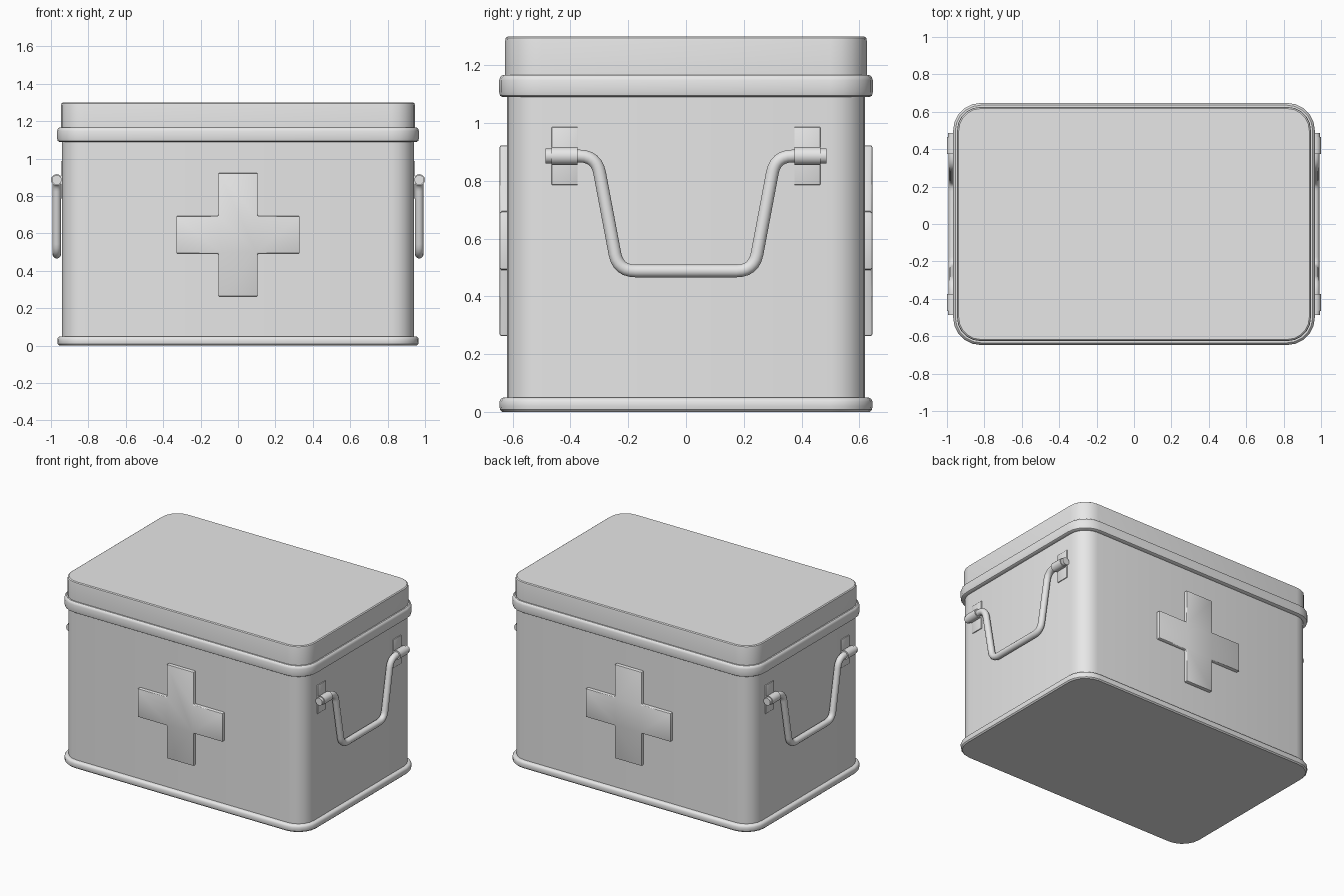
import bpy, bmesh
from math import radians, sin, cos, pi
from mathutils import Vector, Matrix

cube = bpy.data.objects.get("Cube")
if cube:
    bpy.data.objects.remove(cube, do_unlink=True)

metal = bpy.data.materials.new("grey_metal")
metal.use_nodes = True
GREY = (0.8, 0.8, 0.8, 1)
metal.diffuse_color = GREY
metal.node_tree.nodes["Principled BSDF"].inputs["Base Color"].default_value = GREY


def finish(name, bm, bevel=0.0, angle=35):
    """Turn a bmesh into a shaded object, with optional rounded edges."""
    bmesh.ops.recalc_face_normals(bm, faces=bm.faces)
    mesh = bpy.data.meshes.new(name)
    bm.to_mesh(mesh)
    bm.free()
    obj = bpy.data.objects.new(name, mesh)
    bpy.context.collection.objects.link(obj)
    mesh.materials.append(metal)
    bpy.ops.object.select_all(action='DESELECT')
    obj.select_set(True)
    bpy.context.view_layer.objects.active = obj
    if bevel:
        mod = obj.modifiers.new("rounded_edges", 'BEVEL')
        mod.width, mod.segments = bevel, 2
        bpy.ops.object.modifier_apply(modifier=mod.name)
    bpy.ops.object.shade_smooth_by_angle(angle=radians(angle))
    return obj


def rounded_ring(bm, radius, z, cx=0.82, cy=0.5, steps=5):
    """Loop of vertices around a rounded rectangle."""
    ring = []
    for quarter, (sx, sy) in enumerate(((1, 1), (-1, 1), (-1, -1), (1, -1))):
        for i in range(steps + 1):
            a = (quarter + i / steps) * pi / 2
            ring.append(bm.verts.new((sx * cx + radius * cos(a),
                                      sy * cy + radius * sin(a), z)))
    return ring


def bridge(bm, rings):
    """Skin a stack of rings and cap both ends."""
    for low, high in zip(rings, rings[1:]):
        n = len(low)
        for i in range(n):
            j = (i + 1) % n
            bm.faces.new((low[i], low[j], high[j], high[i]))
    bm.faces.new(rings[0][::-1])
    bm.faces.new(rings[-1])


def loft(name, profile):
    bm = bmesh.new()
    bridge(bm, [rounded_ring(bm, r, z) for r, z in profile])
    return finish(name, bm)


def block(name, size, centre, bevel):
    bm = bmesh.new()
    bmesh.ops.create_cube(bm, size=1)
    bmesh.ops.scale(bm, vec=size, verts=bm.verts)
    bmesh.ops.translate(bm, vec=centre, verts=bm.verts)
    return finish(name, bm, bevel)


def rod(name, radius, length, centre):
    """Cylinder lying along y."""
    bm = bmesh.new()
    bmesh.ops.create_cone(bm, cap_ends=True, segments=20, radius1=radius,
                          radius2=radius, depth=length,
                          matrix=Matrix.Translation(centre) @ Matrix.Rotation(pi / 2, 4, 'X'))
    return finish(name, bm)


def rounded_path(points, reach, steps=6):
    """Replace the inner corners of a path with smooth bends."""
    path = [points[0]]
    for a, b, c in zip(points, points[1:], points[2:]):
        start = b + (a - b).normalized() * reach
        end = b + (c - b).normalized() * reach
        for i in range(steps + 1):
            t = i / steps
            path.append(start * (1 - t) ** 2 + b * 2 * t * (1 - t) + end * t ** 2)
    return path + [points[-1]]


def tube(name, path, radius, sides=14):
    """Sweep a circle along a path in the plane facing x."""
    bm = bmesh.new()
    out = Vector((1, 0, 0))
    rings = []
    for i, p in enumerate(path):
        along = (path[min(i + 1, len(path) - 1)] - path[max(i - 1, 0)]).normalized()
        side = along.cross(out)
        rings.append([bm.verts.new(p + radius * (out * cos(a) + side * sin(a)))
                      for a in (2 * pi * k / sides for k in range(sides))])
    bridge(bm, rings)
    return finish(name, bm)


# Box body, foot rim and lid
loft("box_body", [(0.12, 0.02), (0.12, 1.12)])
loft("base_rim", [(0.136, 0), (0.144, 0.008), (0.146, 0.02), (0.146, 0.036),
                  (0.141, 0.045), (0.132, 0.05), (0.118, 0.05)])
loft("lid", [(0.115, 1.09), (0.136, 1.09), (0.144, 1.095), (0.147, 1.107),
             (0.147, 1.148), (0.143, 1.16), (0.135, 1.166), (0.126, 1.166),
             (0.126, 1.285), (0.124, 1.295), (0.117, 1.3)])

# Raised cross on the front and the back
ARM, LONG, TALL = 0.105, 0.33, 0.1
quarter = [(LONG, -TALL), (LONG, TALL), (ARM, TALL)]
upper = quarter + [(ARM, LONG), (-ARM, LONG)] + [(-x, z) for x, z in quarter[::-1]]
outline = upper + [(-ARM, -TALL), (-ARM, -LONG), (ARM, -LONG), (ARM, -TALL)]
for label, s in (("front", -1), ("back", 1)):
    bm = bmesh.new()
    bridge(bm, [[bm.verts.new((x, s * y, z + 0.593)) for x, z in outline]
                for y in (0.6, 0.645)])
    finish(label + "_cross", bm, 0.006)

# Carrying handles with hinges on both ends
PIVOT = 0.886
for label, s in (("left", 1), ("right", -1)):
    x = s * 0.969
    half = [Vector((x, 0.485, PIVOT)), Vector((x, 0.31, PIVOT)), Vector((x, 0.235, 0.488))]
    corners = half + [Vector((x, -p.y, p.z)) for p in half[::-1]]
    tube(label + "_handle", rounded_path(corners, 0.06), 0.0225)
    for end, t in (("front", -1), ("back", 1)):
        tag = f"{label}_{end}_hinge"
        y = t * 0.42
        block(tag + "_plate", (0.02, 0.09, 0.2), (s * 0.936, y, PIVOT), 0.002)
        rod(tag + "_barrel", 0.031, 0.09, (x, y, PIVOT))
        rod(tag + "_pin", 0.026, 0.02, (x, t * 0.476, PIVOT))
